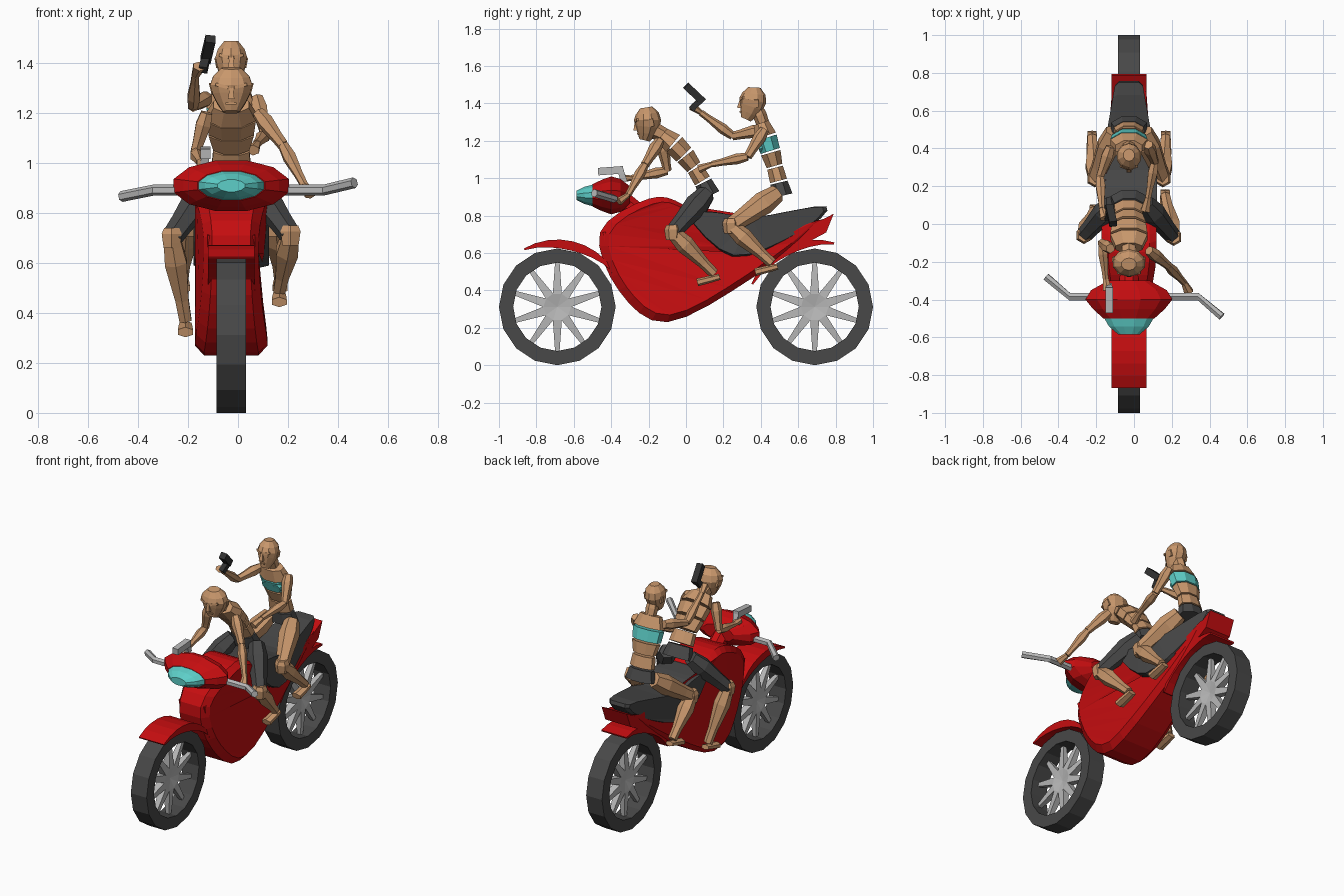
import bpy, bmesh
from math import sin, cos, pi, radians
from mathutils import Vector, Matrix

cube = bpy.data.objects.get("Cube")
if cube:
    bpy.data.objects.remove(cube)

MID = -.027       # centre plane of the bike
RADIUS = .312     # outer tyre radius
AXLE = .688       # distance of each axle from the centre


def material(name, *color):
    result = bpy.data.materials.new(name)
    result.use_nodes = True
    result.diffuse_color = (*color, 1)
    shader = result.node_tree.nodes["Principled BSDF"]
    shader.inputs["Base Color"].default_value = (*color, 1)
    return result


RED = material("red paint", .56, .004, .005)
DARK = material("dark grey", .065, .065, .065)
BLACK = material("charcoal", .03, .03, .03)
METAL = material("light grey metal", .48, .48, .48)
SKIN = material("tan skin", .58, .31, .15)
TEAL = material("teal", .11, .62, .58)


def build(name, rings, mat, closed=False):
    """Join rings of points with quads; cap the ends unless the rings close."""
    bm = bmesh.new()
    rings = [[bm.verts.new(point) for point in ring] for ring in rings]
    count = len(rings[0])
    pairs = list(zip(rings, rings[1:]))
    if closed:
        pairs.append((rings[-1], rings[0]))
    else:
        caps = [bm.faces.new(rings[0]), bm.faces.new(rings[-1])]
        bmesh.ops.triangulate(bm, faces=caps)
    for first, second in pairs:
        for i in range(count):
            j = (i + 1) % count
            bm.faces.new((first[i], first[j], second[j], second[i]))
    bmesh.ops.recalc_face_normals(bm, faces=bm.faces)
    mesh = bpy.data.meshes.new(name)
    bm.to_mesh(mesh)
    bm.free()
    mesh.materials.append(mat)
    bpy.context.collection.objects.link(bpy.data.objects.new(name, mesh))


def loft(name, points, widths, mat, sides=8, flat=1):
    """Faceted tube through points; depth is the width times flat."""
    points = [Vector(p) for p in points]
    along = (points[-1] - points[0]).normalized()
    reference = Vector((0, 1, 0)) if abs(along.x) > .85 else Vector((1, 0, 0))
    rings = []
    for k, (point, width) in enumerate(zip(points, widths)):
        before, after = points[max(k - 1, 0)], points[min(k + 1, len(points) - 1)]
        tangent = (after - before).normalized()
        across = (reference - tangent * reference.dot(tangent)).normalized()
        deep = tangent.cross(across) * flat
        size = width / cos(pi / sides)
        angles = [2 * pi * (i + .5) / sides for i in range(sides)]
        rings.append([point + (across * cos(a) + deep * sin(a)) * size for a in angles])
    build(name, rings, mat)


def limb(name, start, end, thick, thin, mat=SKIN):
    """Tapered limb with a muscle bulge near its start."""
    start, end = Vector(start), Vector(end)
    points = [start.lerp(end, t) for t in (0, .3, .75, 1)]
    loft(name, points, (thick * .75, thick, thin * 1.1, thin), mat, 6)


def spline(points, steps=4):
    """Closed smooth outline through a few points."""
    points = [Vector(p) for p in points]
    outline = []
    for k, b in enumerate(points):
        a, c, d = points[k - 1], points[(k + 1) % len(points)], points[(k + 2) % len(points)]
        for t in (i / steps for i in range(steps)):
            bend = (2 * a - 5 * b + 4 * c - d) * t + (3 * b - a - 3 * c + d) * t * t
            outline.append(b + (c - a + bend) * t / 2)
    return outline


def slab(name, outline, half, mat, edge=1, taper=lambda y: 1):
    """Side outline swept across x, its outer faces shrunk by edge."""
    centre = sum(outline, Vector((0, 0))) / len(outline)
    rings = []
    for out, scale in ((-1, edge), (-.75, 1), (.75, 1), (1, edge)):
        ring = [centre + (p - centre) * scale for p in outline]
        rings.append([(MID + out * half * taper(p.x), p.x, p.y) for p in ring])
    build(name, rings, mat)


# Wheels: faceted tyre plus ten tapered spokes
def wheel(name, y, sides=16, spokes=10):
    hub = Vector((MID, y, RADIUS))
    section = [(side * .058, r) for side, r in ((-1, RADIUS), (1, RADIUS), (1, .236), (-1, .236))]
    turns = [2 * pi * i / sides for i in range(sides)]
    build(name + "_tyre", [[hub + Vector((x, r * sin(a), r * cos(a))) for x, r in section]
                           for a in turns], DARK, closed=True)
    for i in range(spokes):
        a = 2 * pi * i / spokes
        ray = Vector((0, sin(a), cos(a)))
        loft(f"{name}_spoke_{i + 1}", [hub, hub + ray * .07, hub + ray * .24],
             (.01, .024, .012), METAL, 4)


# Mudguards: crescents around the axles
def mudguard(name, y, start, end, steps=8):
    outer, inner = [], []
    for i in range(steps + 1):
        t = i / steps
        a = radians(start + (end - start) * t)
        ray = Vector((sin(a), cos(a)))
        hub = Vector((y, RADIUS))
        outer.append(hub + ray * .36)
        inner.append(hub + ray * (.35 - .04 * sin(pi * t)))
    slab(name, outer + inner[::-1], .092, RED)


wheel("front_wheel", -AXLE)
wheel("rear_wheel", AXLE)
mudguard("front_mudguard", -AXLE, -30, 57)
mudguard("rear_mudguard", AXLE, -70, 17)


# Body and seat: rounded outlines, narrowing towards nose and tail
def clamp(value):
    return max(0, min(1, value))


def body_taper(y):
    return 1 - .3 * clamp((-.2 - y) / .26) - .36 * clamp((y - .05) / .6)


def seat_taper(y):
    return 1 - .55 * clamp((y - .3) / .47)


body = spline([(-.46, .71), (-.2, .89), (0, .85), (.3, .6), (.77, .79),
               (.36, .47), (-.1, .23), (-.36, .4)])
slab("body", body, .145, RED, .9, body_taper)
tail = [Vector(p) for p in ((.4, .5), (.42, .62), (.79, .81), (.75, .71), (.6, .63))]
slab("tail_panel", tail, .092, RED)
seat = spline([(0, .8), (.15, .82), (.35, .79), (.75, .85), (.6, .7), (.25, .58)])
slab("seat", seat, .15, DARK, .95, seat_taper)
loft("nose_step", [(MID, -.35, .5), (MID, -.4, .72)], (.095, .095), RED, 4, .5)


# Headlamp fairing, lens and handlebar
def fairing(name, start, step, widths, mat):
    points = [(MID, start - step * i, .908) for i in range(len(widths))]
    loft(name, points, widths, mat, 12, .44)


fairing("fairing", -.3, .05, (.11, .2, .23, .19, .135), RED)
fairing("lens", -.5, .043, (.13, .105, .055), TEAL)
loft("steering_column", [(MID, -.24, .8), (MID, -.36, .9)], (.05, .05), RED)
loft("handlebar", [(-.465, -.28, .865), (-.34, -.385, .89), (.34, -.385, .89),
                   (.465, -.49, .92)], [.019] * 4, METAL, 6)


# Figure parts
def head(name, y, z, tilt, wide):
    turn = Matrix.Rotation(radians(tilt), 3, "X")

    def at(side, forward, up):
        return Vector((MID, y, z)) + turn @ Vector((side * wide, -forward, up))

    # Skull widens from the chin to the temples, then rounds off
    widths = (.03, .052, .068, .077, .066, .035)
    skull = [at(0, .045 * (1 - i / 5) ** 2, .034 * i - .085) for i in range(6)]
    loft(name + "_head", skull, [w * wide for w in widths], SKIN, 10, .9 / wide)
    loft(name + "_nose", [at(0, .07, .02), at(0, .08, -.025)], (.007, .013), SKIN, 4)
    loft(name + "_mouth", [at(-.02, .07, -.045), at(.02, .07, -.045)], (.008, .008), SKIN, 4, .5)
    for label, s in (("left", 1), ("right", -1)):
        loft(f"{name}_{label}_brow", [at(.01 * s, .07, .02), at(.055 * s, .055, .03)],
             (.009, .009), SKIN, 4, .7)
        loft(f"{name}_{label}_ear", [at(.066 * s, -.01, -.02), at(.075 * s, -.01, .02)],
             (.006, .006), SKIN, 4, 2)


def torso(name, neck, bend, hips, mats):
    """Separated blocks along a curved spine, waisted in the middle."""
    neck, bend, hips = (Vector((MID, *p)) for p in (neck, bend, hips))
    widths = (.07, .098, .09, .072, .078, .095)

    def spine(t):
        return neck.lerp(bend, t).lerp(bend.lerp(hips, t), t)

    for k, mat in enumerate(mats):
        loft(f"{name}_torso_{k + 1}", [spine((k + .05) / 5), spine((k + .93) / 5)],
             widths[k:k + 2], mat, flat=.6)


def arm(name, shoulder, elbow, wrist, fingers):
    limb(name + "_upper_arm", shoulder, elbow, .03, .02)
    limb(name + "_forearm", elbow, wrist, .025, .015)
    loft(name + "_hand", [wrist, fingers], (.015, .024), SKIN, 6, .8)


def leg(name, hip, knee, ankle, trouser):
    knee, ankle, rise = Vector(knee), Vector(ankle), Vector((0, 0, .04))
    limb(name + "_thigh", hip, knee, .055, .038, trouser)
    limb(name + "_knee", knee + rise, knee - rise, .04, .032)
    limb(name + "_shin", knee, ankle, .044, .024)
    foot = [ankle + Vector((0, -y, -.025 - y / 4)) for y in (-.03, .03, .09)]
    loft(name + "_foot", foot, (.024, .028, .03), SKIN, 6, .6)


# Driver
head("driver", -.195, 1.295, 12, 1.1)
limb("driver_neck", (MID, -.1, 1.22), (MID, -.18, 1.26), .035, .035)
torso("driver", (-.13, 1.235), (.04, 1.11), (.13, .9), (SKIN, SKIN, SKIN, SKIN, DARK))
arm("driver_left", (.08, -.14, 1.2), (.18, -.22, 1.07), (.265, -.31, .91), (.29, -.36, .875))
arm("driver_right", (-.125, -.13, 1.2), (-.17, -.1, 1.04), (-.15, -.29, 1), (-.14, -.35, 1))
leg("driver_left", (.06, .11, .92), (.21, -.07, .71), (.165, .15, .49), DARK)
leg("driver_right", (-.11, .11, .92), (-.265, -.06, .7), (-.21, .07, .37), DARK)

# Passenger
head("passenger", .365, 1.4, 0, .82)
limb("passenger_neck", (MID, .42, 1.27), (MID, .385, 1.36), .03, .03)
torso("passenger", (.4, 1.3), (.47, 1.1), (.515, .9), (SKIN, TEAL, SKIN, SKIN, DARK))
arm("passenger_left", (.075, .42, 1.26), (.11, .33, 1.115), (.075, .14, 1.075), (.06, .07, 1.05))
arm("passenger_right", (-.125, .41, 1.26), (-.18, .25, 1.225), (-.17, .08, 1.35), (-.155, .03, 1.385))
for label, s in (("left", 1), ("right", -1)):
    loft(f"passenger_{label}_bust", [(MID + .04 * s, .42, 1.18), (MID + .04 * s, .385, 1.165)],
         (.042, .025), TEAL)
    leg(f"passenger_{label}", (MID + .08 * s, .49, .92), (MID + .18 * s, .24, .745),
        (MID + .195 * s, .46, .545), SKIN)


# Hand-held props
def pistol(name, muzzle, back, grip, mat):
    loft(name + "_barrel", [muzzle, back], (.02, .02), mat, 4)
    loft(name + "_grip", [Vector(back).lerp(Vector(muzzle), .12), grip], (.016, .017), mat, 4)


pistol("driver_pistol", (-.13, -.47, 1.035), (-.13, -.335, 1.045), (-.135, -.33, .98), METAL)
pistol("passenger_pistol", (-.11, 0, 1.495), (-.13, .09, 1.41), (-.14, .03, 1.37), BLACK)
